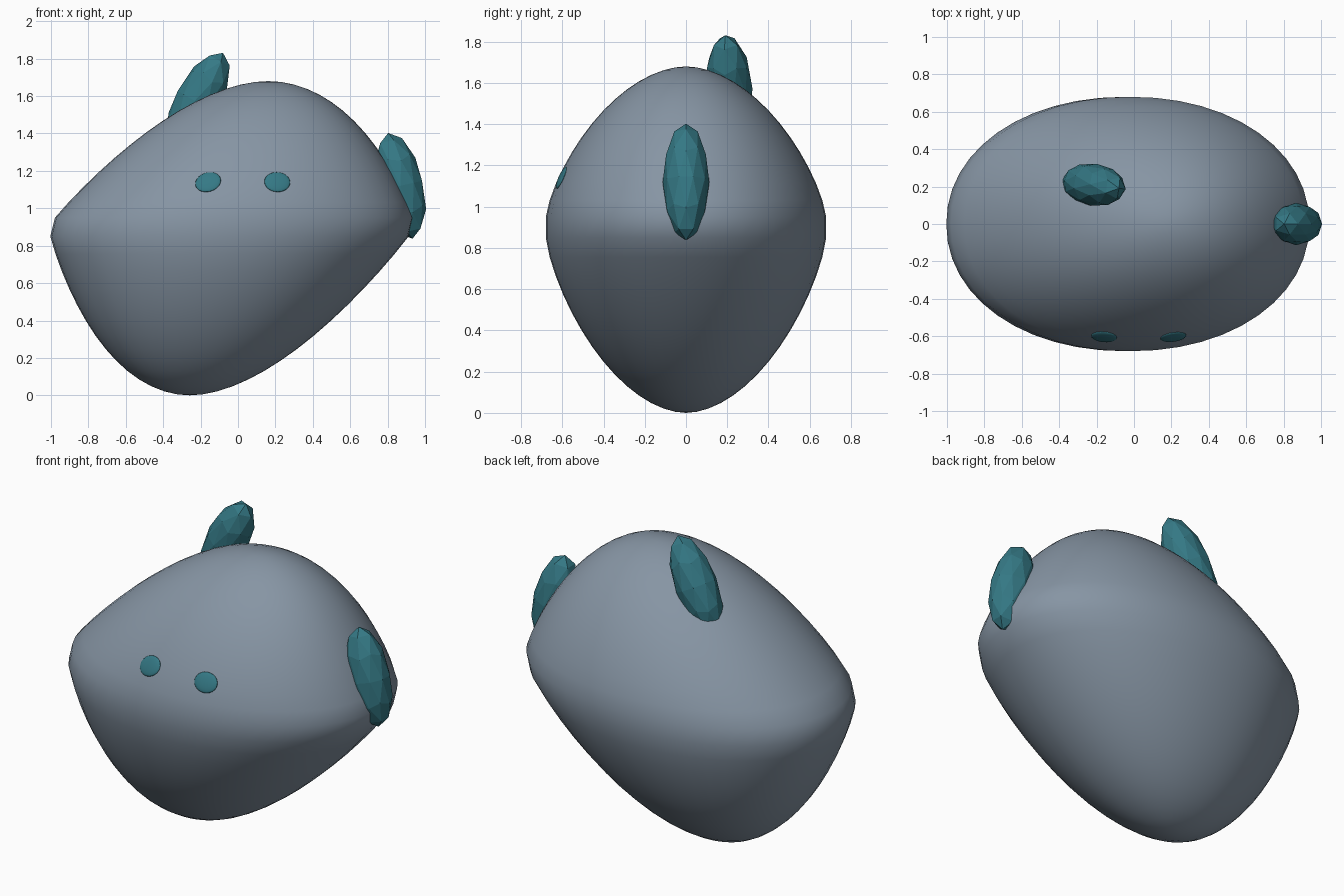
import bpy, bmesh, math
from mathutils import Vector, Matrix

if "Cube" in bpy.data.objects:
    bpy.data.objects.remove(bpy.data.objects["Cube"])


def material(name, rgb):
    m = bpy.data.materials.new(name)
    m.diffuse_color = (*rgb, 1)
    m.use_nodes = True
    m.node_tree.nodes["Principled BSDF"].inputs["Base Color"].default_value = m.diffuse_color
    return m


teal = material("teal", (0.035, 0.19, 0.235))
slate = material("slate", (0.24, 0.30, 0.37))


def add(name, bm, smooth, mat):
    bmesh.ops.recalc_face_normals(bm, faces=bm.faces)
    me = bpy.data.meshes.new(name)
    bm.to_mesh(me)
    bm.free()
    for p in me.polygons:
        p.use_smooth = smooth
    me.materials.append(mat)
    ob = bpy.data.objects.new(name, me)
    bpy.context.collection.objects.link(ob)
    return ob


# body: leaning stack of ovals, blunt belt in the middle, domed above and below
SEG, ROWS = 48, 14


def spow(v, e):
    return math.copysign(abs(v) ** e, v)


def body_ring(bm, t, z):
    rx = 0.958 * max(0, 1 - t ** 1.05) ** 0.526
    ry = 0.68 * max(0, 1 - t ** 1.36) ** 0.54
    cx = -0.033 + 0.25 * (z - 0.9)
    if t >= 1:
        return [bm.verts.new((cx, 0, z))]
    return [bm.verts.new((cx + rx * spow(math.cos(a), 0.96), ry * spow(math.sin(a), 0.96), z))
            for a in (2 * math.pi * k / SEG for k in range(SEG))]


bm = bmesh.new()
ts = [math.sin(math.pi / 2 * i / ROWS) for i in range(ROWS)] + [1.0]
rings = [body_ring(bm, t, 0.85 - 0.85 * t) for t in reversed(ts)]
rings += [body_ring(bm, t, 0.95 + 0.73 * t) for t in ts]
for lo, hi in zip(rings, rings[1:]):
    for k in range(SEG):
        n = (k + 1) % SEG
        quad = [lo[k % len(lo)], lo[n % len(lo)], hi[n % len(hi)], hi[k % len(hi)]]
        bm.faces.new(list(dict.fromkeys(quad)))
body = add("body", bm, True, slate)


# ears: faceted stretched icospheres leaning along x
def ear(name, loc, lean, yaw, width):
    bm = bmesh.new()
    m = (Matrix.Translation(loc) @ Matrix.Rotation(math.radians(yaw), 4, 'Z')
         @ Matrix.Rotation(math.radians(lean), 4, 'Y')
         @ Matrix.Diagonal((width, 0.113, 0.29, 1)))
    bmesh.ops.create_icosphere(bm, subdivisions=2, radius=1, matrix=m)
    add(name, bm, False, teal)


ear("side_ear", (0.868, 0, 1.12), -13, 0, 0.125)
ear("top_ear", (-0.215, 0.21, 1.575), 28, -8, 0.122)


# eyes: flattened spheres lying on the body's front surface
def eye(name, x, z, roll):
    hit, loc, normal, _ = body.ray_cast(Vector((x, -3, z)), Vector((0, 1, 0)))
    bm = bmesh.new()
    m = (Matrix.Translation(loc) @ normal.to_track_quat('Z', 'Y').to_matrix().to_4x4()
         @ Matrix.Rotation(math.radians(roll), 4, 'Z')
         @ Matrix.Diagonal((0.07, 0.058, 0.012, 1)))
    bmesh.ops.create_uvsphere(bm, u_segments=24, v_segments=12, radius=1, matrix=m)
    add(name, bm, True, teal)


eye("left_eye", -0.16, 1.14, 20)
eye("right_eye", 0.21, 1.14, 0)
